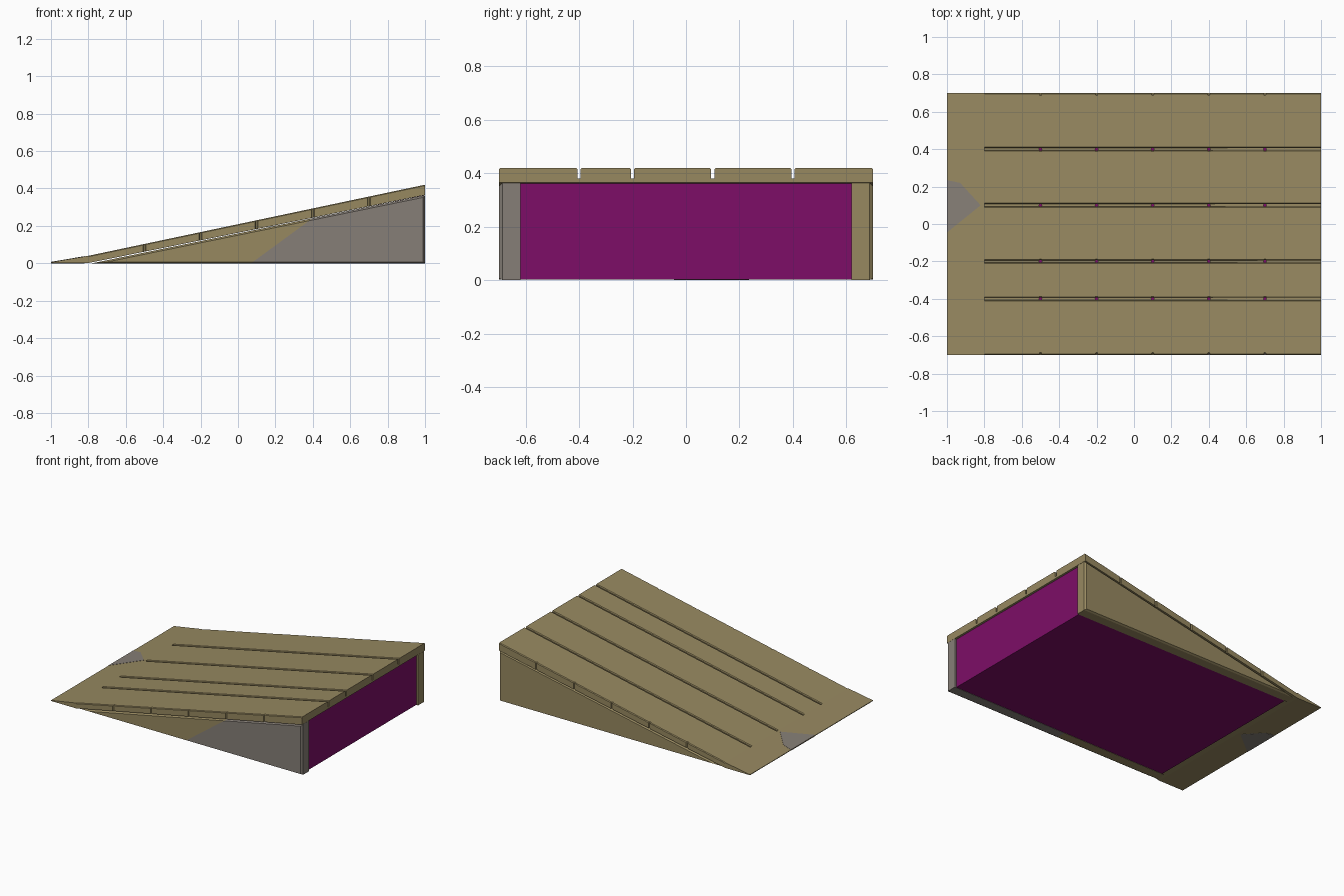
import bpy, bmesh
from mathutils import Vector

if "Cube" in bpy.data.objects:
    bpy.data.objects.remove(bpy.data.objects["Cube"])


def material(name, rgb):
    m = bpy.data.materials.new(name)
    m.diffuse_color = (*rgb, 1)
    m.use_nodes = True
    m.node_tree.nodes["Principled BSDF"].inputs["Base Color"].default_value = m.diffuse_color
    return m


WOOD = material("tan wood", (0.31, 0.25, 0.118))
GREY = material("worn grey", (0.24, 0.212, 0.185))
CORE = material("magenta core", (0.205, 0.004, 0.135))


def loft(name, rings, mats):
    """Closed solid through rings with equal point counts."""
    bm = bmesh.new()
    rows = [[bm.verts.new(p) for p in ring] for ring in rings]
    n = len(rows[0])
    for a, b in zip(rows, rows[1:]):
        for i in range(n):
            j = (i + 1) % n
            bm.faces.new((a[i], a[j], b[j], b[i]))
    bm.faces.new(rows[0][::-1])
    bm.faces.new(rows[-1])
    bmesh.ops.recalc_face_normals(bm, faces=bm.faces)
    return finish(name, bm, mats)


def finish(name, bm, mats):
    me = bpy.data.meshes.new(name)
    bm.to_mesh(me)
    bm.free()
    ob = bpy.data.objects.new(name, me)
    bpy.context.collection.objects.link(ob)
    for m in mats:
        me.materials.append(m)
    return ob


def top(x):
    if x <= -0.8:
        return 0.006 + (x + 1) * 0.17
    return 0.04 + (x + 0.8) * 0.38 / 1.8


def under(x):
    return 0.0015 if x <= -0.8 else 0.0015 + (x + 0.8) * 0.3635 / 1.8


# Deck planks: plain tip, then grooved edges with small nicks along them
stations = [(-1, 0, 0), (-0.8, 0, 0), (-0.799, 1, 0)]
for x in (-0.5, -0.2, 0.1, 0.4, 0.7):
    stations += [(x - 0.008, 1, 0), (x - 0.004, 1, 1), (x + 0.004, 1, 1), (x + 0.008, 1, 0)]
stations.append((1, 1, 0))

edges = [-0.7, -0.4, -0.2, 0.1, 0.4, 0.7]
for k, (y0, y1) in enumerate(zip(edges, edges[1:])):
    g0 = 0 if k == 0 else 0.006
    g1 = 0 if k == 4 else 0.006
    rings = []
    for x, groove, nick in stations:
        zt, zb, c = top(x), under(x), 0.005 * groove
        lip = zb + min(0.015, (zt - zb) * 0.35)
        n = 0.007 * nick
        a, b = max(g0 * groove, n), max(g1 * groove, n)
        rings.append([(x, y0 + n, zb), (x, y1 - n, zb), (x, y1 - n, lip),
                      (x, y1 - b, lip), (x, y1 - b, zt - c), (x, y1 - b - c, zt),
                      (x, y0 + a + c, zt), (x, y0 + a, zt - c), (x, y0 + a, lip),
                      (x, y0 + n, lip)])
    loft(f"deck_plank_{k + 1}", rings, [WOOD])

# Worn patch through the thin front lip
patch = [(-1, -0.045), (-0.82, 0.1), (-0.93, 0.22), (-1, 0.235)]
loft("worn_lip_patch", [[(x, y, 0) for x, y in patch],
                        [(x, y, top(x) + 0.0015) for x, y in patch]], [GREY])

# Side panels with a chamfered outer face
full = [(-0.78, 0), (1, 0), (1, 0.364)]
inset = [(-0.70, 0.007), (0.99, 0.007), (0.99, 0.352)]
for side, name in ((-1, "front_side_panel"), (1, "back_side_panel")):
    ob = loft(name, [[(x, side * y, z) for x, z in prof]
                     for prof, y in ((full, 0.62), (full, 0.687), (inset, 0.7))], [WOOD, GREY])
    if side < 0:
        # Slanted cut: the tall end is grey
        start, normal = Vector((0.07, 0, 0)), Vector((0.22, 0, -0.30)).normalized()
        bm = bmesh.new()
        bm.from_mesh(ob.data)
        bmesh.ops.bisect_plane(bm, geom=bm.verts[:] + bm.edges[:] + bm.faces[:],
                               plane_co=start, plane_no=normal)
        for f in bm.faces:
            f.material_index = int((f.calc_center_median() - start).dot(normal) > 0)
        bm.to_mesh(ob.data)
        bm.free()

# Solid core between the panels
core = [(-0.76, 0.002), (0.988, 0.002), (0.988, 0.362)]
loft("core_wedge", [[(x, y, z) for x, z in core] for y in (-0.62, 0.62)], [CORE])
